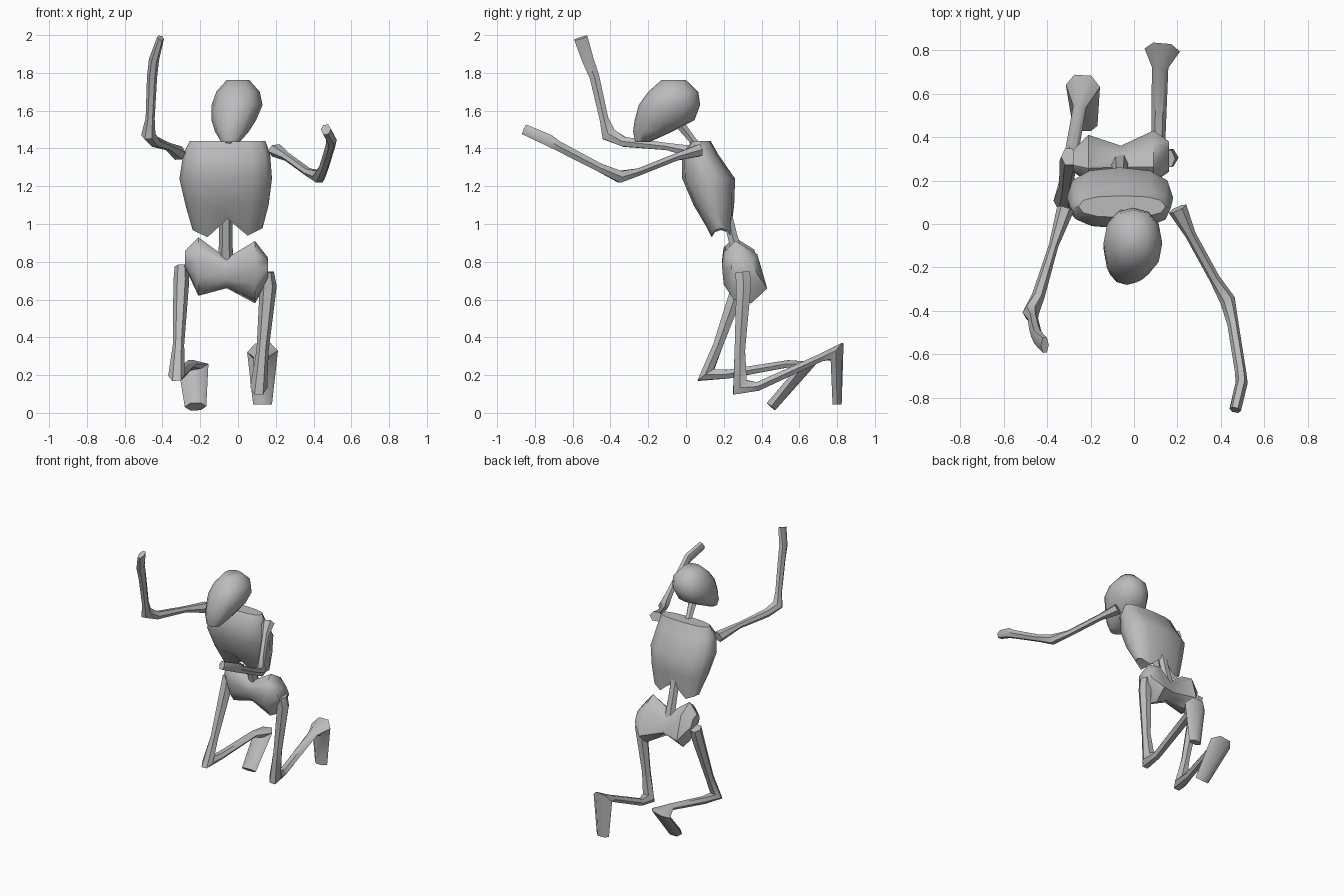
import bpy, bmesh, math
from mathutils import Vector

grey = bpy.data.materials.new("bone grey")
grey.diffuse_color = (0.5, 0.5, 0.5, 1)


def loft(name, rings, start=None, end=None, angle=50):
    """Skin equal-sized rings of points; ends close to a centre point."""
    bm = bmesh.new()
    vr = [[bm.verts.new(p) for p in ring] for ring in rings]
    n = len(vr[0])
    for a, b in zip(vr, vr[1:]):
        for i in range(n):
            j = (i + 1) % n
            bm.faces.new((a[i], a[j], b[j], b[i]))
    for ring, tip in ((vr[0], start), (vr[-1], end)):
        if tip is None:
            bm.faces.new(ring)
        else:
            c = bm.verts.new(tip)
            for i in range(n):
                bm.faces.new((ring[i], ring[(i + 1) % n], c))
    bmesh.ops.recalc_face_normals(bm, faces=bm.faces)
    me = bpy.data.meshes.new(name)
    bm.to_mesh(me)
    bm.free()
    me.materials.append(grey)
    ob = bpy.data.objects.new(name, me)
    bpy.context.collection.objects.link(ob)
    bpy.ops.object.select_all(action='DESELECT')
    ob.select_set(True)
    bpy.context.view_layer.objects.active = ob
    bpy.ops.object.shade_smooth_by_angle(angle=math.radians(angle))
    return ob


def level_ring(z, y0, y1, cx, hw, n=12, power=0.8):
    """Rounded-box ring in a horizontal plane."""
    def s(v):
        return math.copysign(abs(v) ** power, v)
    pts = []
    for i in range(n):
        t = 2 * math.pi * i / n
        pts.append(Vector((cx + hw * s(math.cos(t)),
                           (y0 + y1) / 2 + (y1 - y0) / 2 * s(math.sin(t)), z)))
    return pts


def limb(name, path, n=6):
    """Tube along (x, y, z, half width, half depth) stations, mitred at bends."""
    pts = [Vector(p[:3]) for p in path]
    rings = []
    for k, p in enumerate(path):
        d = Vector()
        if k > 0:
            d += (pts[k] - pts[k - 1]).normalized()
        if k < len(pts) - 1:
            d += (pts[k + 1] - pts[k]).normalized()
        d.normalize()
        u = Vector((1, 0, 0))
        u = (u - d * u.dot(d)).normalized()
        v = d.cross(u)
        rings.append([pts[k] + u * p[3] * math.cos(2 * math.pi * i / n)
                      + v * p[4] * math.sin(2 * math.pi * i / n) for i in range(n)])
    return loft(name, rings)


# Head, tapering forward and down to the chin
loft("head", [level_ring(*r, power=0.9) for r in (
    (1.762, -0.13, 0.00, 0.00, 0.06),
    (1.70, -0.20, 0.065, 0.00, 0.115),
    (1.63, -0.25, 0.075, -0.005, 0.135),
    (1.55, -0.272, 0.045, -0.022, 0.118),
    (1.49, -0.28, -0.07, -0.032, 0.09),
    (1.435, -0.27, -0.19, -0.04, 0.05))])

# Ribcage, with the lower edge notched in the middle
CX = -0.065
ribs = [level_ring(*r) for r in (
    (1.44, 0.03, 0.13, -0.055, 0.20),
    (1.37, -0.02, 0.17, -0.06, 0.23),
    (1.24, -0.02, 0.26, CX, 0.245),
    (1.10, 0.04, 0.255, -0.058, 0.22),
    (0.93, 0.13, 0.24, -0.055, 0.185))]
for p in ribs[-1]:
    dx = abs(p.x - CX)
    p.z += 0.11 * max(0, 1 - dx / 0.09) + 0.5 * max(0, dx - 0.10)
loft("ribcage", ribs, end=(CX, 0.19, 1.08))

# Pelvis, a bow-tie lofted sideways from one tilted outline
outline = [(.3, 1), (.78, .79), (1, .24), (.65, 0), (.26, .06), (.04, .3), (0, .6), (.04, .82)]
loft("pelvis", [[(x, y0 + a * (y1 - y0), z0 + b * (z1 - z0)) for a, b in outline]
                for x, y0, y1, z0, z1 in (
    (-0.28, 0.24, 0.34, 0.77, 0.86),
    (-0.21, 0.19, 0.41, 0.62, 0.93),
    (-0.06, 0.22, 0.36, 0.66, 0.82),
    (0.09, 0.19, 0.43, 0.58, 0.91),
    (0.16, 0.24, 0.38, 0.70, 0.82))])

# Neck and spine
limb("neck", [(-0.05, 0.08, 1.38, 0.035, 0.03), (-0.05, 0.03, 1.45, 0.025, 0.022),
              (-0.03, -0.05, 1.55, 0.035, 0.03)])
limb("spine", [(-0.065, 0.20, 1.12, 0.035, 0.03), (-0.065, 0.245, 0.94, 0.035, 0.03),
               (-0.065, 0.29, 0.78, 0.04, 0.035)])

# Arms with hands
limb("raised_arm", [
    (-0.315, 0.07, 1.375, 0.04, 0.04), (-0.37, -0.10, 1.41, 0.022, 0.022),
    (-0.44, -0.33, 1.435, 0.03, 0.03), (-0.475, -0.41, 1.475, 0.038, 0.045),
    (-0.465, -0.435, 1.56, 0.024, 0.027), (-0.455, -0.485, 1.78, 0.027, 0.03),
    (-0.445, -0.52, 1.87, 0.027, 0.036), (-0.41, -0.557, 1.985, 0.019, 0.042)])
limb("forward_arm", [
    (0.20, 0.07, 1.39, 0.045, 0.036), (0.26, -0.05, 1.355, 0.025, 0.022),
    (0.37, -0.25, 1.275, 0.025, 0.022), (0.43, -0.35, 1.25, 0.036, 0.036),
    (0.455, -0.46, 1.30, 0.026, 0.026), (0.49, -0.68, 1.415, 0.026, 0.03),
    (0.495, -0.73, 1.445, 0.028, 0.036), (0.465, -0.855, 1.50, 0.027, 0.032)])

# Kneeling legs with feet
limb("far_leg", [
    (-0.30, 0.31, 0.775, 0.035, 0.045), (-0.30, 0.29, 0.70, 0.042, 0.045),
    (-0.315, 0.17, 0.36, 0.03, 0.03), (-0.325, 0.105, 0.20, 0.045, 0.06),
    (-0.305, 0.22, 0.205, 0.032, 0.027), (-0.25, 0.54, 0.26, 0.03, 0.022),
    (-0.235, 0.635, 0.245, 0.08, 0.06), (-0.225, 0.45, 0.033, 0.057, 0.034)])
limb("near_leg", [
    (0.155, 0.30, 0.745, 0.035, 0.045), (0.16, 0.305, 0.67, 0.045, 0.045),
    (0.13, 0.285, 0.33, 0.032, 0.032), (0.11, 0.285, 0.135, 0.045, 0.06),
    (0.112, 0.38, 0.14, 0.032, 0.027), (0.12, 0.72, 0.295, 0.038, 0.024),
    (0.13, 0.80, 0.325, 0.082, 0.062), (0.13, 0.80, 0.045, 0.05, 0.028)])
